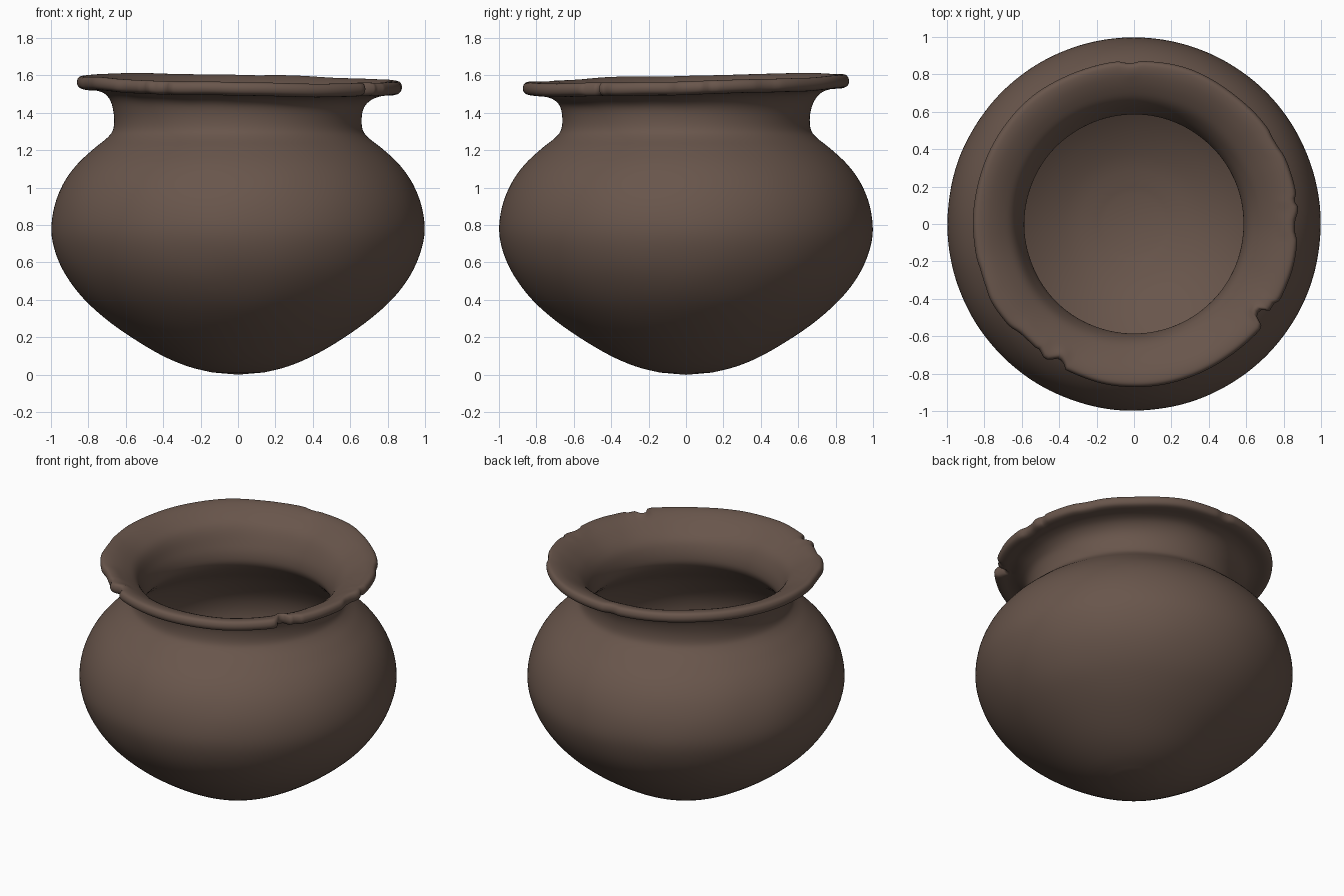
import bpy, bmesh, math
from mathutils import Vector, noise

if "Cube" in bpy.data.objects:
    bpy.data.objects.remove(bpy.data.objects["Cube"])

SEGMENTS = 240
STEPS = 4          # curve points between profile points

# (radius, height) from the outside of the base, up over the lip, down the inside
OUTSIDE = [(0.14, 0.012), (0.27, 0.045), (0.41, 0.105), (0.57, 0.2), (0.71, 0.3),
           (0.83, 0.41), (0.92, 0.53), (0.975, 0.65), (0.998, 0.77), (0.982, 0.9),
           (0.935, 1.02), (0.865, 1.12), (0.775, 1.205), (0.7, 1.265), (0.667, 1.31),
           (0.662, 1.38), (0.678, 1.445), (0.715, 1.488), (0.77, 1.508)]
LIP = [(0.83, 1.512), (0.862, 1.524), (0.872, 1.55), (0.862, 1.576), (0.835, 1.583)]
INSIDE = [(0.785, 1.572), (0.72, 1.54), (0.655, 1.49), (0.612, 1.42), (0.588, 1.34),
          (0.595, 1.27), (0.66, 1.195), (0.78, 1.09), (0.86, 0.98), (0.905, 0.88),
          (0.918, 0.77), (0.895, 0.65), (0.84, 0.54), (0.75, 0.43), (0.63, 0.32),
          (0.49, 0.22), (0.33, 0.14), (0.16, 0.095)]

# Chips in the rim: (angle in degrees, depth, half width in degrees)
CHIPS = [(-36, 0.065, 2.6), (-31, 0.02, 2), (241, 0.035, 2.6), (227, 0.018, 6),
         (233, 0.012, 1.5), (-1, 0.018, 4), (8, 0.012, 1.5), (92, 0.012, 3),
         (30, 0.008, 4), (200, 0.008, 6)]


def smoothstep(a, b, x):
    t = max(0.0, min(1.0, (x - a) / (b - a)))
    return t * t * (3 - 2 * t)


def smooth_profile(points):
    """Catmull-Rom curve through the profile points."""
    pts = [Vector(p) for p in points]
    out = []
    for i in range(len(pts) - 1):
        p0, p1 = pts[max(i - 1, 0)], pts[i]
        p2, p3 = pts[i + 1], pts[min(i + 2, len(pts) - 1)]
        for k in range(STEPS):
            t = k / STEPS
            out.append(0.5 * (2 * p1 + (p2 - p0) * t
                              + (2 * p0 - 5 * p1 + 4 * p2 - p3) * t * t
                              + (3 * p1 - p0 - 3 * p2 + p3) * t ** 3))
    out.append(pts[-1])
    return out


def chip_depth(angle):
    deg = math.degrees(angle)
    total = 0.0
    for centre, depth, width in CHIPS:
        d = (deg - centre + 180) % 360 - 180
        total += depth * math.exp(-(d / width) ** 4)
    return total


def place(r, z, a):
    """Turn a profile point to angle a, with a tilted, chipped rim and hand-made wobble."""
    c, s = math.cos(a), math.sin(a)
    rim = smoothstep(1.4, 1.52, z)
    edge = smoothstep(0.74, 0.87, r) * rim
    wobble = noise.noise(Vector((c * 3, s * 3, 1.7)))
    bumps = noise.noise(Vector((r * c, r * s, z)) * 4)
    r += edge * (0.008 * wobble - chip_depth(a)) + 0.002 * bumps
    z += rim * (0.022 * s - 0.016 * c + 0.007 * wobble)
    return (r * c + 0.008 * rim, r * s + 0.004 * rim, z)


# Clay pot: one closed surface of revolution
bm = bmesh.new()
rings = []
for r, z in smooth_profile(OUTSIDE + LIP + INSIDE):
    rings.append([bm.verts.new(place(r, z, 2 * math.pi * i / SEGMENTS))
                  for i in range(SEGMENTS)])
for low, high in zip(rings, rings[1:]):
    for i in range(SEGMENTS):
        j = (i + 1) % SEGMENTS
        bm.faces.new((low[i], low[j], high[j], high[i]))

# Rounded base outside and floor inside
for ring, z in ((rings[0], 0.0), (rings[-1], 0.08)):
    centre = bm.verts.new((0, 0, z))
    for i in range(SEGMENTS):
        bm.faces.new((centre, ring[i], ring[(i + 1) % SEGMENTS]))
bmesh.ops.recalc_face_normals(bm, faces=bm.faces[:])
for face in bm.faces:
    face.smooth = True

mesh = bpy.data.meshes.new("clay_pot")
bm.to_mesh(mesh)
bm.free()
pot = bpy.data.objects.new("clay_pot", mesh)
bpy.context.collection.objects.link(pot)

clay = bpy.data.materials.new("dark brown clay")
clay.diffuse_color = (0.14, 0.092, 0.071, 1)
clay.use_nodes = True
clay.node_tree.nodes["Principled BSDF"].inputs["Base Color"].default_value = clay.diffuse_color
mesh.materials.append(clay)
